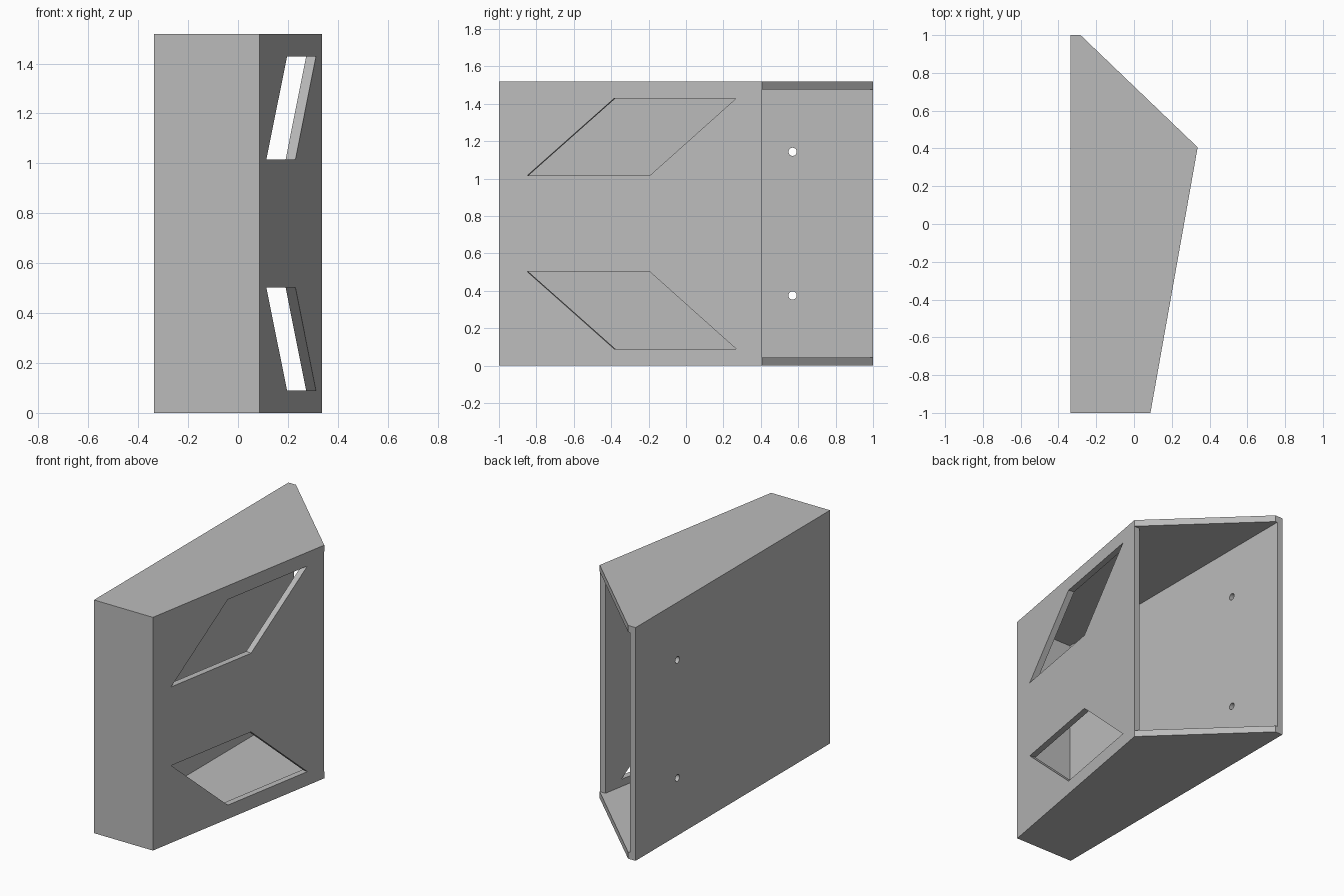
import bpy
import bmesh
from mathutils import Vector

cube = bpy.data.objects.get("Cube")
if cube:
    bpy.data.objects.remove(cube, do_unlink=True)

HEIGHT = 1.518
WALL = 0.04
PLATE = 0.043
FRONT_CORNER = Vector((0.087, -1.0, 0))
SIDE_CORNER = Vector((0.337, 0.406, 0))
slope = (SIDE_CORNER - FRONT_CORNER).normalized()
outward = Vector((slope.y, -slope.x, 0))


def prism(name, points, direction):
    """Closed solid made by extruding a flat outline."""
    bm = bmesh.new()
    face = bm.faces.new([bm.verts.new(p) for p in points])
    extruded = bmesh.ops.extrude_face_region(bm, geom=[face])["geom"]
    bmesh.ops.translate(bm, vec=direction,
                        verts=[v for v in extruded if isinstance(v, bmesh.types.BMVert)])
    bmesh.ops.recalc_face_normals(bm, faces=bm.faces)
    mesh = bpy.data.meshes.new(name)
    bm.to_mesh(mesh)
    bm.free()
    obj = bpy.data.objects.new(name, mesh)
    bpy.context.collection.objects.link(obj)
    return obj


def cut(target, cutter):
    """Subtract a cutter and discard it."""
    cutter.hide_render = True
    mod = target.modifiers.new("cut", "BOOLEAN")
    mod.operation = "DIFFERENCE"
    mod.solver = "EXACT"
    mod.object = cutter
    bpy.context.view_layer.objects.active = target
    bpy.ops.object.modifier_apply(modifier=mod.name)
    bpy.data.objects.remove(cutter, do_unlink=True)


def on_slope(y, z):
    """Point on the slanted side wall."""
    p = FRONT_CORNER + slope * ((y - FRONT_CORNER.y) / slope.y)
    return Vector((p.x, y, z))


# Outer housing
outline = [(-0.337, -1), FRONT_CORNER.xy, SIDE_CORNER.xy, (-0.283, 1), (-0.337, 1)]
housing = prism("housing", [(x, y, 0) for x, y in outline], Vector((0, 0, HEIGHT)))

# Hollow interior, open through the slanted back
inner_x = -0.337 + WALL
inner_y = -1 + WALL
rim_y = SIDE_CORNER.y - 0.001
shift = WALL / slope.y
cavity = [(inner_x, inner_y), (on_slope(inner_y, 0).x - shift, inner_y),
          (on_slope(rim_y, 0).x - shift, rim_y), (0.5, rim_y), (0.5, 1.2), (inner_x, 1.2)]
cut(housing, prism("cavity_cutter", [(x, y, PLATE) for x, y in cavity],
                   Vector((0, 0, HEIGHT - 2 * PLATE))))

# Mirrored slanted windows in the side wall
window = [(-0.85, 0.503), (-0.195, 0.503), (0.267, 0.09), (-0.385, 0.09)]
for flip in (False, True):
    pts = [on_slope(y, HEIGHT - z if flip else z) + outward * 0.05 for y, z in window]
    cut(housing, prism("window_cutter", pts, outward * -0.12))

# Two screw holes in the flat wall
for z in (0.375, HEIGHT - 0.375):
    bpy.ops.mesh.primitive_cylinder_add(vertices=32, radius=0.022, depth=0.2,
                                        location=(-0.32, 0.57, z),
                                        rotation=(0, 1.570796, 0))
    hole = bpy.context.object
    hole.name = "hole_cutter"
    cut(housing, hole)

# Plain grey finish
grey = bpy.data.materials.new("plain grey")
grey.use_nodes = True
colour = (0.5, 0.5, 0.5, 1)
grey.diffuse_color = colour
grey.node_tree.nodes["Principled BSDF"].inputs["Base Color"].default_value = colour
housing.data.materials.clear()
housing.data.materials.append(grey)
for poly in housing.data.polygons:
    poly.material_index = 0
